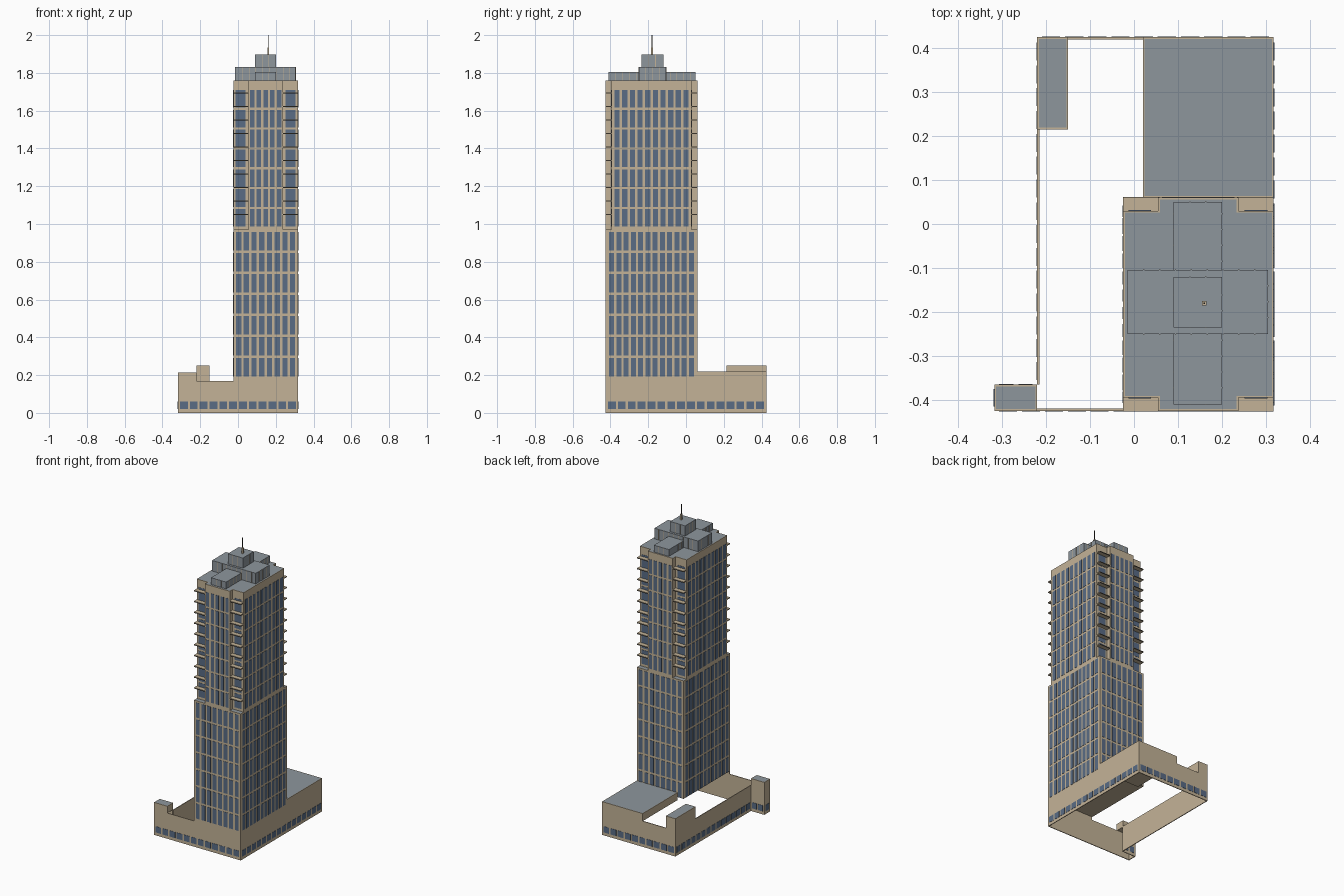
import bpy, bmesh

cube = bpy.data.objects.get("Cube")
if cube:
    bpy.data.objects.remove(cube, do_unlink=True)


def material(name, rgb):
    m = bpy.data.materials.new(name)
    m.use_nodes = True
    m.diffuse_color = (*rgb, 1)
    m.node_tree.nodes["Principled BSDF"].inputs["Base Color"].default_value = (*rgb, 1)
    return m


STONE = material("beige stone", (0.55, 0.45, 0.31))
GLASS = material("blue glass", (0.10, 0.15, 0.235))
ROOF = material("grey roof", (0.27, 0.305, 0.335))
DARK = material("dark metal", (0.05, 0.045, 0.04))


def finish(name, bm, *mats):
    bmesh.ops.recalc_face_normals(bm, faces=bm.faces)
    me = bpy.data.meshes.new(name)
    bm.to_mesh(me)
    bm.free()
    for m in mats:
        me.materials.append(m)
    ob = bpy.data.objects.new(name, me)
    bpy.context.scene.collection.objects.link(ob)
    return ob


def rect(x0, x1, y0, y1):
    return [(x0, y0), (x1, y0), (x1, y1), (x0, y1)]


def add_box(bm, x0, x1, y0, y1, z0, z1):
    low = [bm.verts.new((x, y, z0)) for x, y in rect(x0, x1, y0, y1)]
    face = bm.faces.new(low)
    up = bmesh.ops.extrude_face_region(bm, geom=[face])["geom"]
    for v in up:
        if isinstance(v, bmesh.types.BMVert):
            v.co.z = z1


def boxes(name, mat, items):
    bm = bmesh.new()
    for b in items:
        add_box(bm, *b)
    return finish(name, bm, mat)


def prism(name, outline, z0, z1, side=STONE, rim=0.004):
    """Extruded outline whose top is a grey roof inside a thin rim."""
    bm = bmesh.new()
    face = bm.faces.new([bm.verts.new((x, y, z0)) for x, y in outline])
    up = bmesh.ops.extrude_face_region(bm, geom=[face])["geom"]
    for v in up:
        if isinstance(v, bmesh.types.BMVert):
            v.co.z = z1
    top = [f for f in up if isinstance(f, bmesh.types.BMFace)]
    bmesh.ops.recalc_face_normals(bm, faces=bm.faces)
    bmesh.ops.inset_region(bm, faces=top, thickness=rim, use_even_offset=True)
    for f in top:
        f.material_index = 1
    return finish(name, bm, side, ROOF)


def plates(name, axis, at, a0, a1, cols, z0, z1, rows, gap, band, mat=GLASS):
    """Grid of thin plates on a plane x = at or y = at."""
    t, items = 0.0015, []
    da, dz = (a1 - a0) / cols, (z1 - z0) / rows
    for i in range(cols):
        for j in range(rows):
            a, b = a0 + i * da + gap / 2, a0 + (i + 1) * da - gap / 2
            lo, hi = z0 + j * dz + band / 2, z0 + (j + 1) * dz - band / 2
            if axis == "x":
                items.append((at - t, at + t, a, b, lo, hi))
            else:
                items.append((a, b, at - t, at + t, lo, hi))
    return boxes(name, mat, items)


# Main extents
E, F = 0.3175, 0.425          # outer podium faces
L, B = -0.025, 0.06           # tower left and back faces
W = -0.22                     # courtyard wall
NX, NY = 0.08, 0.03           # corner notches
T = 0.005                     # wall thickness
LOW, WALL, MID, TOP = 0.19, 0.17, 0.97, 1.76

# Podium: thin perimeter walls round an open courtyard
boxes("podium_walls", STONE, [
    (-E, E, -F, -F + T, 0, WALL),
    (L, E, -F, -F + T, WALL, LOW),
    (E - T, E, -F, F, 0, LOW),
    (W, E, F - T, F, 0, WALL),
    (W, W + T, -0.365, F, 0, WALL),
    (-E, -E + T, -F, -0.365, 0, WALL),
    (-E, W, -0.365 - T, -0.365, 0, WALL),
])
prism("front_annex", rect(-E, W, -F, -0.365), WALL, 0.215)
prism("back_annex", rect(W, -0.15, 0.215, F), WALL, 0.25)
prism("podium_roof_block", rect(0.02, E, B, F), WALL, 0.22)

# Street level windows
plates("street_windows_front", "y", -F, -0.312, 0.312, 12, 0.02, 0.06, 1, 0.011, 0)
plates("street_windows_right_end", "x", E, -0.418, 0.418, 16, 0.02, 0.06, 1, 0.011, 0)
plates("street_windows_back", "y", F, W + 0.005, 0.312, 10, 0.02, 0.06, 1, 0.011, 0)
plates("street_windows_court", "x", W, -0.36, 0.418, 15, 0.02, 0.06, 1, 0.011, 0)
plates("street_windows_annex_side", "x", -E, -0.42, -0.37, 1, 0.02, 0.06, 1, 0.011, 0)
plates("street_windows_annex_back", "y", -0.365, -0.312, W - 0.005, 2, 0.02, 0.06, 1, 0.011, 0)

# Tower: plain shaft below, notched corners above
prism("tower_lower", rect(L, E, -F, B), LOW, MID)
xa, xb, ya, yb = L + NX, E - NX, -F + NY, B - NY
prism("tower_upper", [
    (xa, -F), (xb, -F), (xb, ya), (E, ya), (E, yb), (xb, yb),
    (xb, B), (xa, B), (xa, yb), (L, yb), (L, ya), (xa, ya)], MID, TOP)

# Tower windows on opposite faces
for side, y, inner in (("front", -F, ya), ("back", B, yb)):
    plates("lower_windows_" + side, "y", y, L + 0.008, E - 0.008, 8,
           0.185, 0.965, 7, 0.013, 0.013)
    plates("upper_windows_" + side, "y", y, xa + 0.002, xb - 0.002, 5,
           0.98, 1.715, 7, 0.013, 0.012)
    for end, x0 in (("left", xb + 0.012), ("right", L + 0.01)):
        plates("notch_windows_" + side + "_" + end, "y", inner, x0, x0 + 0.056, 1,
               0.98, 1.715, 7, 0.004, 0.012)
for side, x in (("left", E), ("right", L)):
    plates("lower_windows_" + side, "x", x, -F + 0.012, B - 0.012, 12,
           0.185, 0.965, 7, 0.012, 0.013)
    plates("upper_windows_" + side, "x", x, ya + 0.01, yb - 0.01, 10,
           0.98, 1.715, 7, 0.013, 0.012)

# Corner balconies: slab with a dark edge strip
slabs, rails = [], []
for k in range(10):
    z = 1.047 + k * 0.0715
    for x0, x1 in ((L, xa), (xb, E)):
        for y0, y1, edge in ((-F, ya, -F), (yb, B, B)):
            slabs.append((x0, x1, y0, y1, z, z + 0.006))
            rails.append((x0, x1, edge - 0.001, edge + 0.001, z, z + 0.003))
boxes("balcony_slabs", STONE, slabs)
boxes("balcony_edges", DARK, rails)

# Rooftop tiers with thin stone fins
tiers = [
    ("roof_tier_long", 0.09, 0.20, -0.41, 0.05, 1.805),
    ("roof_tier_wide", -0.015, 0.305, -0.25, -0.105, 1.83),
    ("roof_tier_top", 0.09, 0.20, -0.235, -0.12, 1.897),
]
for name, x0, x1, y0, y1, z in tiers:
    prism(name, rect(x0, x1, y0, y1), TOP, z, ROOF, 0.003)
    fins = []
    for i in range(1, round((x1 - x0) / 0.036)):
        x = x0 + i * 0.036
        fins += [(x, x + 0.003, y - 0.001, y + 0.001, TOP, z) for y in (y0, y1)]
    for i in range(1, round((y1 - y0) / 0.036)):
        y = y0 + i * 0.036
        fins += [(x - 0.001, x + 0.001, y, y + 0.003, TOP, z) for x in (x0, x1)]
    boxes(name + "_fins", STONE, fins)

# Mast
for name, mat, r, z0, z1 in (("mast_base", STONE, 0.005, 1.897, 1.935),
                             ("mast_rod", DARK, 0.002, 1.935, 2.0)):
    boxes(name, mat, [(0.16 - r, 0.16 + r, -0.18 - r, -0.18 + r, z0, z1)])
